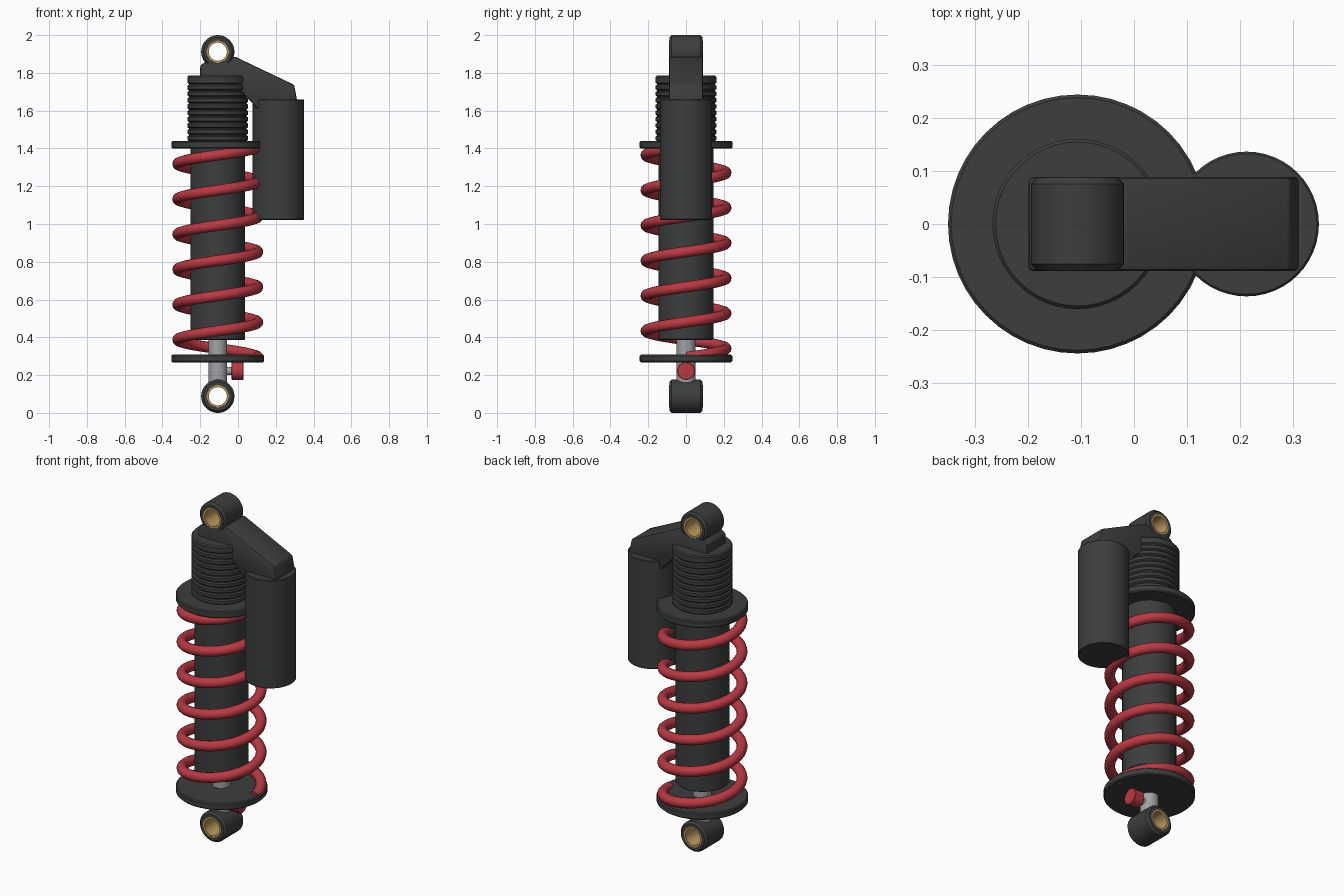
import bpy, bmesh, math
from mathutils import Matrix

if "Cube" in bpy.data.objects:
    bpy.data.objects.remove(bpy.data.objects["Cube"])

AX = -0.107   # x of the damper axis
RX = 0.213    # x of the reservoir axis


def mat(name, r, g, b):
    m = bpy.data.materials.new(name)
    m.diffuse_color = (r, g, b, 1)
    m.use_nodes = True
    m.node_tree.nodes["Principled BSDF"].inputs["Base Color"].default_value = m.diffuse_color
    return m


DARK = mat("dark_metal", 0.045, 0.048, 0.048)
RED = mat("red_paint", 0.5, 0.04, 0.055)
BRASS = mat("brass", 0.5, 0.32, 0.11)
STEEL = mat("steel", 0.35, 0.37, 0.38)


def finish(name, bm, material, angle=35):
    bmesh.ops.recalc_face_normals(bm, faces=bm.faces)
    me = bpy.data.meshes.new(name)
    bm.to_mesh(me)
    bm.free()
    ob = bpy.data.objects.new(name, me)
    bpy.context.collection.objects.link(ob)
    me.materials.append(material)
    bpy.ops.object.select_all(action='DESELECT')
    ob.select_set(True)
    bpy.context.view_layer.objects.active = ob
    bpy.ops.object.shade_smooth_by_angle(angle=math.radians(angle))
    return ob


def lathe(name, profile, loc, material, rot=Matrix(), closed=False, n=48):
    """Revolve (radius, z) points round z, then rotate and move."""
    bm = bmesh.new()
    rings = [[bm.verts.new((r * math.cos(2 * math.pi * i / n),
                            r * math.sin(2 * math.pi * i / n), z)) for i in range(n)]
             for r, z in profile]
    pairs = list(zip(rings, rings[1:]))
    if closed:
        pairs.append((rings[-1], rings[0]))
    else:
        bm.faces.new(rings[0])
        bm.faces.new(rings[-1])
    for a, b in pairs:
        for i in range(n):
            j = (i + 1) % n
            bm.faces.new((a[i], a[j], b[j], b[i]))
    bm.transform(Matrix.Translation(loc) @ rot)
    return finish(name, bm, material)


def rod(name, r, z0, z1, loc, material, c=0.006, rot=Matrix()):
    return lathe(name, [(r - c, z0), (r, z0 + c), (r, z1 - c), (r - c, z1)], loc, material, rot)


def tube(name, ro, ri, h, c, loc, material):
    prof = [(ri, -h), (ro - c, -h), (ro, -h + c), (ro, h - c), (ro - c, h), (ri, h)]
    return lathe(name, prof, loc, material, Matrix.Rotation(math.pi / 2, 4, 'X'), True)


# Mounting eyes with brass bushings
for end, z in (("lower", 0.088), ("upper", 1.912)):
    tube(end + "_eye", 0.088, 0.058, 0.088, 0.012, (AX, 0, z), DARK)
    tube(end + "_bushing", 0.062, 0.048, 0.089, 0.003, (AX, 0, z), BRASS)

# Damper shaft, body and spring seats
rod("shaft", 0.05, 0.155, 0.42, (AX, 0, 0), STEEL, 0.002)
rod("damper_body", 0.145, 0.387, 1.46, (AX, 0, 0), DARK, 0.004)
rod("lower_spring_seat", 0.245, 0.268, 0.308, (AX, 0, 0), DARK)
rod("upper_spring_collar", 0.245, 1.40, 1.44, (AX, 0, 0), DARK)

# Threaded sleeve above the collar
prof = [(0.153, 1.43)]
pitch = 0.0335
for k in range(10):
    z = 1.44 + k * pitch
    prof += [(0.153, z), (0.161, z + 0.006), (0.161, z + pitch - 0.010), (0.153, z + pitch - 0.004)]
prof[-1] = (0.161, 1.778)
prof.append((0.155, 1.785))
lathe("threaded_sleeve", prof, (AX, 0, 0), DARK)

# Coil spring, swept ring by ring
bm = bmesh.new()
TURNS, STEPS, SIDES, R, W = 6, 48, 12, 0.212, 0.029
rings = []
for s in range(TURNS * STEPS + 1):
    t = s / STEPS
    a = 2 * math.pi * t
    ring = []
    for i in range(SIDES):
        b = 2 * math.pi * i / SIDES
        r = R + W * math.cos(b)
        ring.append(bm.verts.new((AX + r * math.cos(a), r * math.sin(a),
                                  0.294 + 0.1862 * t + W * math.sin(b))))
    rings.append(ring)
for p, q in zip(rings, rings[1:]):
    for i in range(SIDES):
        j = (i + 1) % SIDES
        bm.faces.new((p[i], p[j], q[j], q[i]))
bm.faces.new(rings[0])
bm.faces.new(rings[-1])
finish("coil_spring", bm, RED, 50)

# Adjuster knob on its stub beside the shaft
TO_X = Matrix.Rotation(math.pi / 2, 4, 'Y')
rod("adjuster_stub", 0.022, 0.03, 0.09, (AX, 0, 0.222), STEEL, 0.002, TO_X)
rod("adjuster_knob", 0.047, 0.073, 0.136, (AX, 0, 0.222), RED, 0.003, TO_X)

# Reservoir
rod("reservoir", 0.137, 1.022, 1.66, (RX, 0, 0), DARK, 0.004)

# Bridge from the top eye to the reservoir
outline = [(-0.2, 1.70), (-0.2, 1.838), (-0.178, 1.856), (-0.05, 1.858), (-0.02, 1.888),
           (0.297, 1.737), (0.313, 1.655), (0.27, 1.60), (0.11, 1.602), (0.02, 1.70)]
bm = bmesh.new()
face = bm.faces.new([bm.verts.new((x, -0.089, z)) for x, z in outline])
ext = bmesh.ops.extrude_face_region(bm, geom=[face])
bmesh.ops.translate(bm, vec=(0, 0.178, 0),
                    verts=[g for g in ext["geom"] if isinstance(g, bmesh.types.BMVert)])
bmesh.ops.recalc_face_normals(bm, faces=bm.faces)
bmesh.ops.bevel(bm, geom=bm.edges[:], offset=0.009, segments=2, profile=0.5, affect='EDGES')
finish("bridge", bm, DARK)
